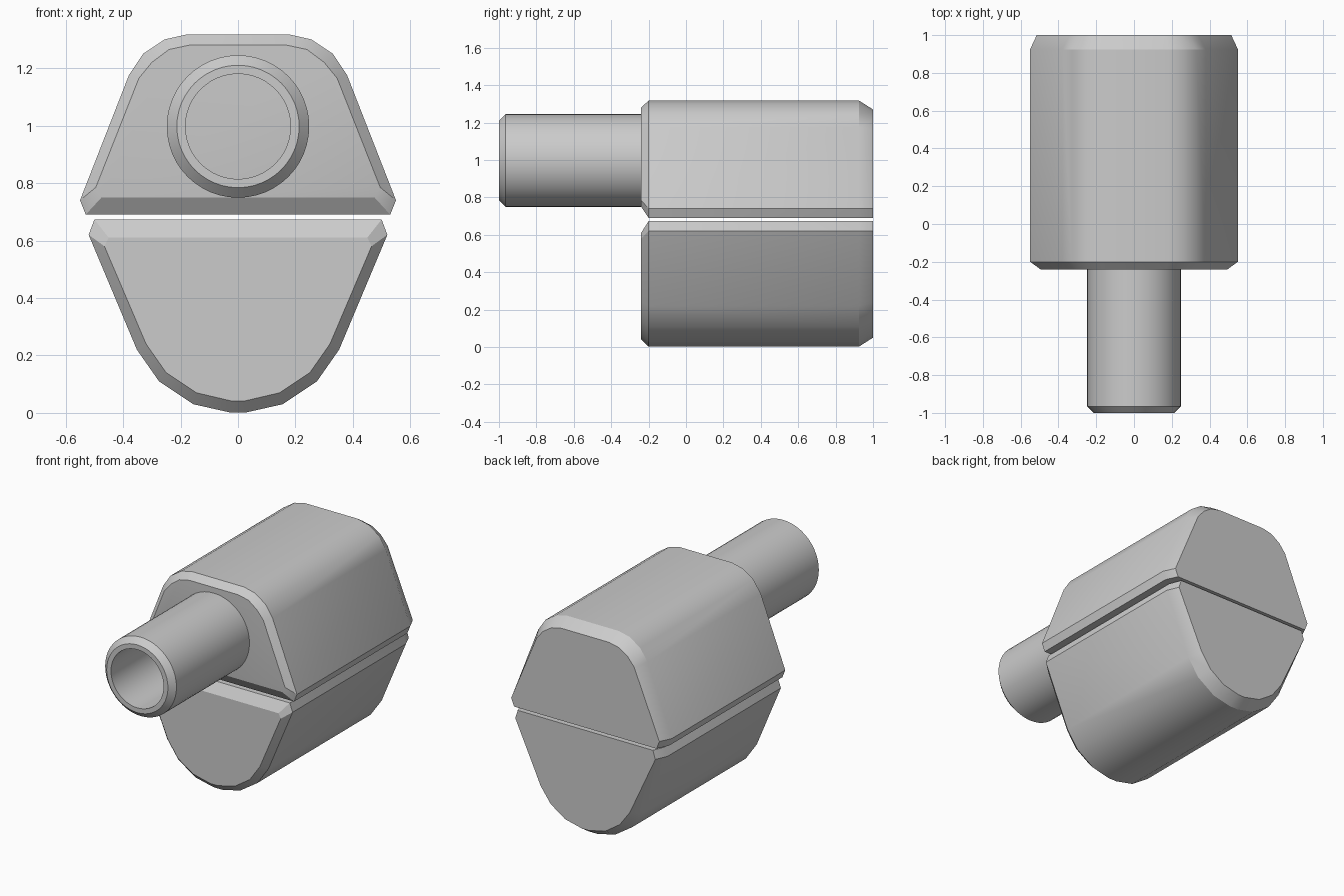
import bpy, bmesh
from math import cos, sin, tau, radians

if "Cube" in bpy.data.objects:
    bpy.data.objects.remove(bpy.data.objects["Cube"])


def finish(name, bm):
    bmesh.ops.recalc_face_normals(bm, faces=bm.faces)
    me = bpy.data.meshes.new(name)
    bm.to_mesh(me)
    bm.free()
    ob = bpy.data.objects.new(name, me)
    bpy.context.collection.objects.link(ob)
    bpy.ops.object.select_all(action='DESELECT')
    ob.select_set(True)
    bpy.context.view_layer.objects.active = ob
    bpy.ops.object.shade_smooth_by_angle(angle=radians(30))
    return ob


def bridge(bm, a, b):
    for i in range(len(a)):
        j = (i + 1) % len(a)
        bm.faces.new((a[i], a[j], b[j], b[i]))


def block(name, front, body, back):
    """Loft mirrored half profiles (x, z) along y, with bevelled ends."""
    bm = bmesh.new()
    rings = []
    for y, half in ((-0.24, front), (-0.20, body), (0.925, body), (1.0, back)):
        outline = half + [(-x, z) for x, z in reversed(half)]
        rings.append([bm.verts.new((x, y, z)) for x, z in outline])
    for a, b in zip(rings, rings[1:]):
        bridge(bm, a, b)
    bm.faces.new(rings[0])
    bm.faces.new(rings[-1])
    return finish(name, bm)


# Upper block: tapered with a rounded flat top
block("upper_block",
      [(0.475, 0.75), (0.495, 0.785), (0.345, 1.165), (0.30, 1.22), (0.24, 1.265), (0.17, 1.28)],
      [(0.53, 0.69), (0.55, 0.74), (0.38, 1.175), (0.33, 1.25), (0.255, 1.30), (0.18, 1.317)],
      [(0.495, 0.69), (0.515, 0.74), (0.34, 1.16), (0.295, 1.215), (0.235, 1.255), (0.165, 1.27)])

# Lower block: tapered with a rounded underside
block("lower_block",
      [(0.45, 0.61), (0.465, 0.58), (0.32, 0.24), (0.25, 0.14), (0.145, 0.07), (0.025, 0.042)],
      [(0.50, 0.673), (0.52, 0.62), (0.352, 0.22), (0.275, 0.11), (0.155, 0.03), (0.03, 0.002)],
      [(0.47, 0.673), (0.487, 0.62), (0.31, 0.24), (0.24, 0.145), (0.14, 0.077), (0.025, 0.05)])

# Hollow front tube: lathed about the y axis
bm = bmesh.new()
SIDES = 48
rings = []
for r, y in ((0.248, -0.22), (0.248, -0.965), (0.213, -1.0), (0.183, -1.0), (0.183, -0.22)):
    rings.append([bm.verts.new((r * cos(tau * i / SIDES), y, 0.997 + r * sin(tau * i / SIDES)))
                  for i in range(SIDES)])
for a, b in zip(rings, rings[1:]):
    bridge(bm, a, b)
finish("barrel_tube", bm)
